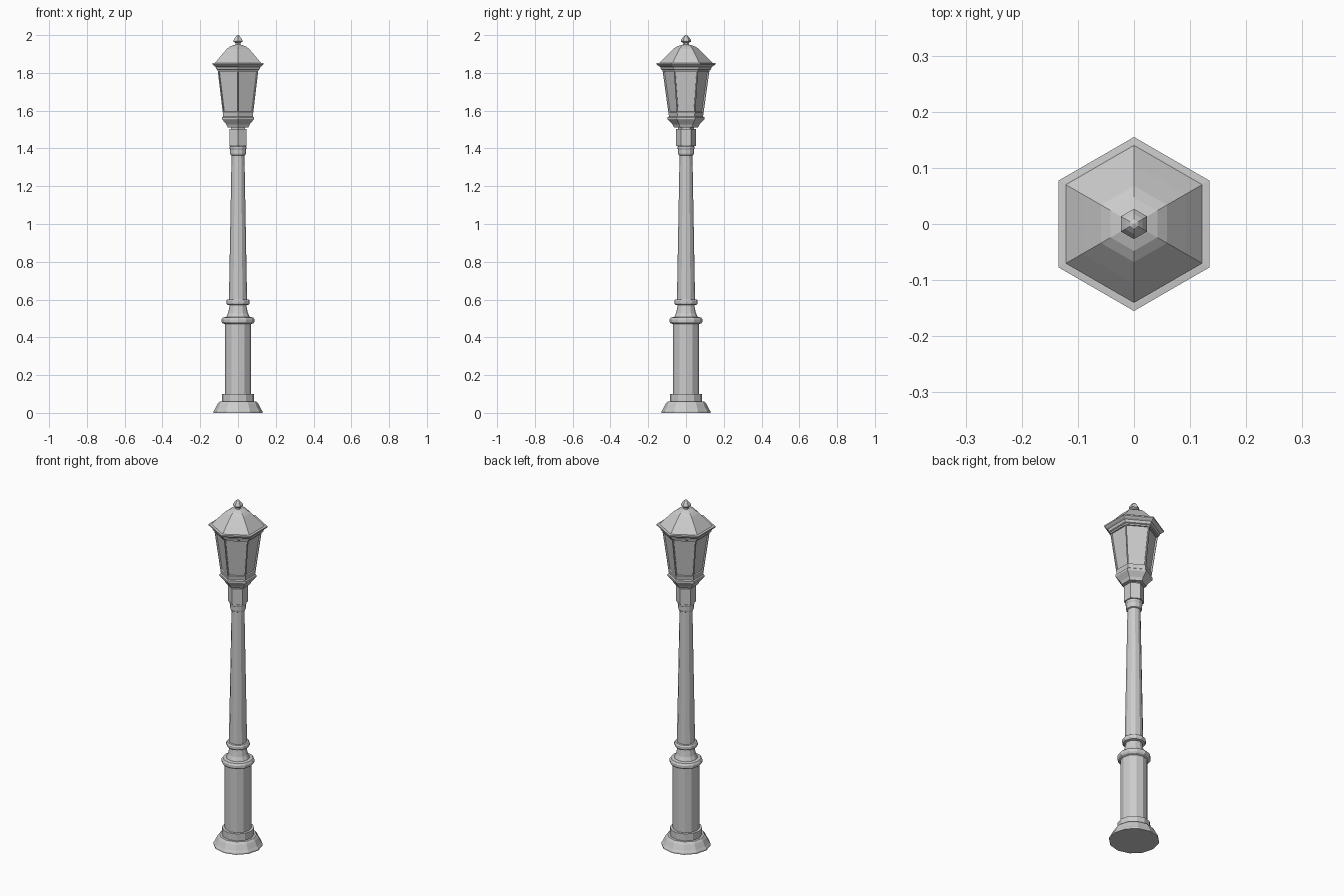
import bpy, bmesh, math

if "Cube" in bpy.data.objects:
    bpy.data.objects.remove(bpy.data.objects["Cube"])

def lathe(name, profile, sides, start=0.0, inset_span=None):
    """Faceted solid of revolution from (radius, z) points, capped at both ends."""
    bm = bmesh.new()
    rings = []
    for r, z in profile:
        if r == 0:
            rings.append([bm.verts.new((0, 0, z))] * sides)
        else:
            rings.append([bm.verts.new((r * math.cos(start + math.tau * i / sides),
                                        r * math.sin(start + math.tau * i / sides), z))
                          for i in range(sides)])
    panels = []
    for k in range(len(rings) - 1):
        a, b = rings[k], rings[k + 1]
        for i in range(sides):
            j = (i + 1) % sides
            quad = [a[i], a[j], b[j], b[i]]
            face = bm.faces.new(list(dict.fromkeys(quad)))
            if k == inset_span:
                panels.append(face)
    if profile[0][0]:
        bm.faces.new(rings[0][::-1])
    if profile[-1][0]:
        bm.faces.new(rings[-1])
    bm.normal_update()
    # recessed window panes
    if panels:
        bmesh.ops.inset_individual(bm, faces=panels, thickness=0.007, depth=0)
        bmesh.ops.inset_individual(bm, faces=panels, thickness=0.001, depth=-0.008)
    mesh = bpy.data.meshes.new(name)
    bm.to_mesh(mesh)
    bm.free()
    obj = bpy.data.objects.new(name, mesh)
    bpy.context.collection.objects.link(obj)
    return obj

HEX = math.pi / 2   # hexagon corners point to front and back

# twelve-sided post
lathe("base", [(.13, 0), (.13, .008), (.122, .02), (.108, .048), (.098, .06),
               (.085, .06), (.085, .10), (.07, .10)], 12)
lathe("lower_column", [(.07, .09), (.07, .475)], 12)
lathe("lower_ring", [(.07, .47), (.082, .475), (.087, .482), (.087, .495), (.08, .505),
                     (.062, .508), (.052, .53), (.046, .56), (.044, .58)], 12)
lathe("middle_ring", [(.045, .57), (.058, .573), (.062, .58), (.062, .593),
                      (.057, .60), (.045, .602)], 12)
lathe("upper_column", [(.048, .60), (.034, 1.37)], 12)
lathe("upper_ring", [(.034, 1.362), (.04, 1.365), (.042, 1.375), (.042, 1.395),
                     (.045, 1.40), (.045, 1.41), (.035, 1.415)], 12)

# hexagonal lantern
lathe("collar", [(.053, 1.412), (.053, 1.503)], 6, HEX)
lathe("lantern_neck", [(.042, 1.50), (.042, 1.52)], 6, HEX)
lathe("lantern_bottom", [(.064, 1.512), (.068, 1.52), (.072, 1.528), (.093, 1.55),
                         (.097, 1.555), (.097, 1.565), (.09, 1.57)], 6, HEX)
lathe("lantern_body", [(.09, 1.568), (.093, 1.588), (.124, 1.812), (.126, 1.825)], 6, HEX, 1)
lathe("eave", [(.126, 1.815), (.132, 1.818), (.137, 1.832), (.147, 1.838), (.155, 1.845),
               (.155, 1.852), (.143, 1.853)], 6, HEX)
lathe("roof", [(.143, 1.85), (.106, 1.889), (.102, 1.893), (.072, 1.923), (.068, 1.927),
               (.048, 1.94), (.028, 1.947), (.014, 1.95)], 6, HEX)
lathe("finial", [(.016, 1.945), (.014, 1.958), (.027, 1.965), (.027, 1.973),
                 (.018, 1.987), (.008, 1.997), (0, 2.0)], 6, HEX)
